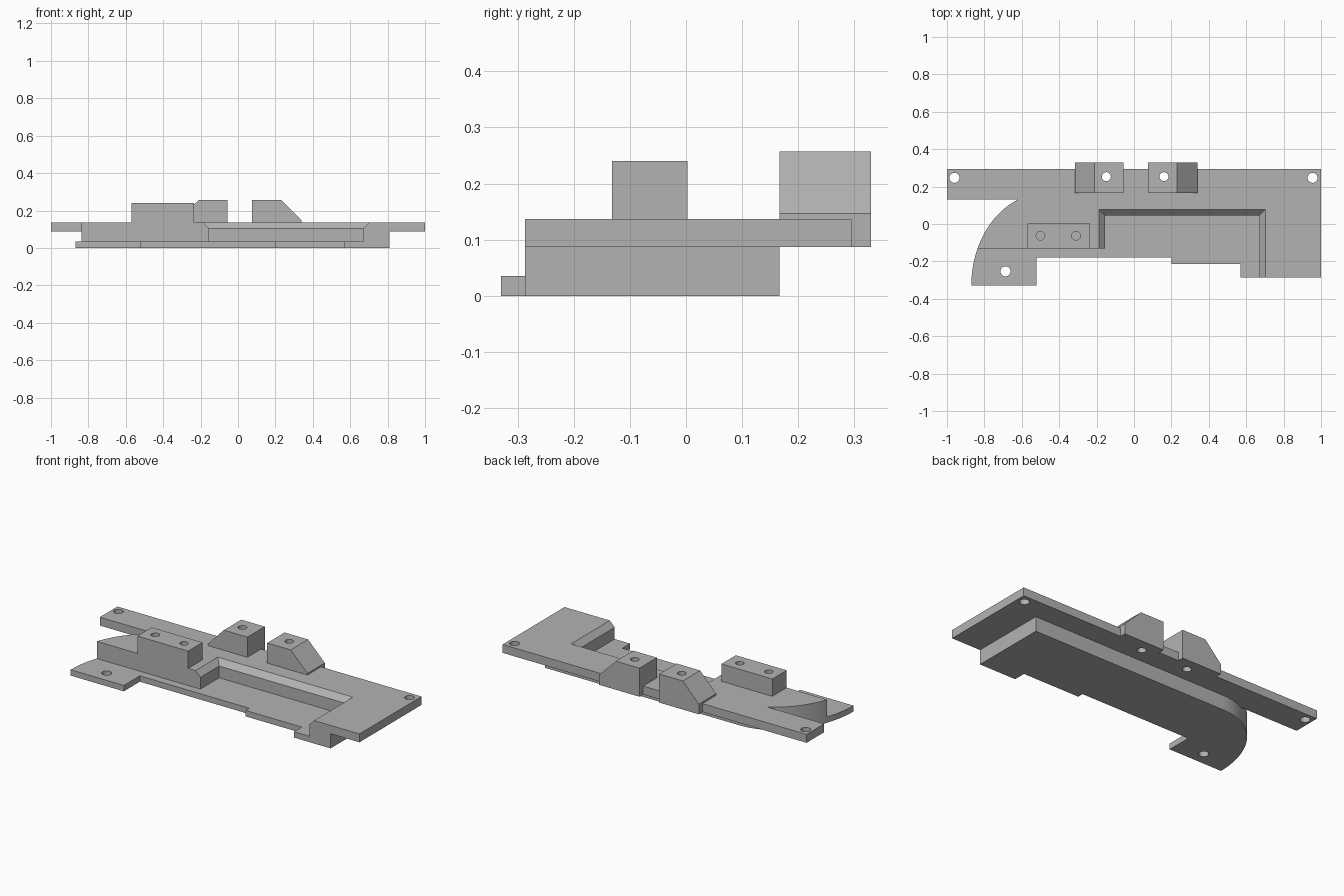
import bpy, bmesh, math

if "Cube" in bpy.data.objects:
    bpy.data.objects.remove(bpy.data.objects["Cube"])

grey = bpy.data.materials.new("light_grey")
grey.diffuse_color = (0.45, 0.45, 0.45, 1)
grey.use_nodes = True
grey.node_tree.nodes["Principled BSDF"].inputs["Base Color"].default_value = grey.diffuse_color


def loft(name, rings):
    """Closed solid through rings of equal point count."""
    bm = bmesh.new()
    loops = [[bm.verts.new(p) for p in r] for r in rings]
    n = len(loops[0])
    bm.faces.new(loops[0])
    bm.faces.new(loops[-1])
    for a, b in zip(loops, loops[1:]):
        for i in range(n):
            j = (i + 1) % n
            bm.faces.new((a[i], a[j], b[j], b[i]))
    bmesh.ops.recalc_face_normals(bm, faces=bm.faces)
    me = bpy.data.meshes.new(name)
    bm.to_mesh(me)
    bm.free()
    me.materials.append(grey)
    ob = bpy.data.objects.new(name, me)
    bpy.context.collection.objects.link(ob)
    return ob


def prism(name, pts, z0, z1):
    return loft(name, [[(x, y, z) for x, y in pts] for z in (z0, z1)])


def box(name, x0, x1, y0, y1, z0, z1):
    return prism(name, [(x0, y0), (x1, y0), (x1, y1), (x0, y1)], z0, z1)


def side_profile(name, pts, y0, y1):
    return loft(name, [[(x, y, z) for x, z in pts] for y in (y0, y1)])


def drill(name, x, y, r, z0, z1):
    pts = [(x + r * math.cos(math.tau * i / 24), y + r * math.sin(math.tau * i / 24))
           for i in range(24)]
    return prism(name, pts, z0, z1)


def combine(body, tool, op):
    mod = body.modifiers.new(tool.name, 'BOOLEAN')
    mod.operation, mod.solver, mod.object = op, 'EXACT', tool
    bpy.context.view_layer.objects.active = body
    bpy.ops.object.modifier_apply(modifier=mod.name)
    bpy.data.objects.remove(tool)


TOP, UNDER, FLOOR = 0.137, 0.087, 0.035

# Lower body: rounded left end, stepped front edge
curve = [(-0.47 - 0.40 * math.cos(a), -0.33 + 0.497 * math.sin(a))
         for a in (math.pi / 2 * i / 28 for i in range(29))]
outline = curve + [(0.81, 0.167), (0.81, -0.287), (0.57, -0.287), (0.57, -0.215),
                   (0.20, -0.215), (0.20, -0.18), (-0.52, -0.18), (-0.52, -0.33)]
body = prism("mounting_bracket", outline, 0, TOP)

# Mounting flange along the back and right
flange = prism("flange", [(-1, 0.13), (0.75, 0.13), (0.75, -0.287), (1, -0.287),
                          (1, 0.295), (-1, 0.295)], UNDER, TOP)
# Raised block at the front left, trimmed flush by the step cutter
front_block = box("front_block", -0.57, -0.235, -0.16, 0.003, 0.10, 0.24)
# Two sloped blocks overhanging the back edge
left_block = side_profile("left_rear_block", [
    (-0.315, UNDER), (-0.055, UNDER), (-0.055, 0.257), (-0.21, 0.257), (-0.315, 0.147)],
    0.167, 0.33)
right_block = side_profile("right_rear_block", [
    (0.075, UNDER), (0.34, UNDER), (0.34, 0.147), (0.23, 0.257), (0.075, 0.257)],
    0.167, 0.33)
for part in (flange, front_block, left_block, right_block):
    combine(body, part, 'UNION')

# Step down in front of the wall
combine(body, box("front_step", -1.1, 0, -1, -0.132, FLOOR, 0.4), 'DIFFERENCE')

# Recess with a chamfered rim, open at the front
rings = []
for z, grow in ((FLOOR, 0), (0.105, 0), (0.157, 0.052)):
    x0, x1, y1 = -0.155 - grow, 0.67 + grow, 0.045 + grow
    rings.append([(x0, -1, z), (x1, -1, z), (x1, y1, z), (x0, y1, z)])
combine(body, loft("recess", rings), 'DIFFERENCE')

# Screw holes: through the flange, foot and rear blocks, blind in the front block
for x, y, r, z0 in ((-0.96, 0.247, 0.027, -0.1), (0.955, 0.247, 0.027, -0.1),
                    (-0.687, -0.253, 0.027, -0.1), (-0.148, 0.253, 0.024, -0.1),
                    (0.16, 0.253, 0.024, -0.1), (-0.50, -0.063, 0.023, 0.10),
                    (-0.31, -0.063, 0.023, 0.10)):
    combine(body, drill("screw_hole", x, y, r, z0, 0.4), 'DIFFERENCE')

# Smooth the curved end and holes, keep the edges crisp
bpy.ops.object.select_all(action='DESELECT')
body.select_set(True)
bpy.context.view_layer.objects.active = body
bpy.ops.object.shade_smooth_by_angle(angle=math.radians(25))
